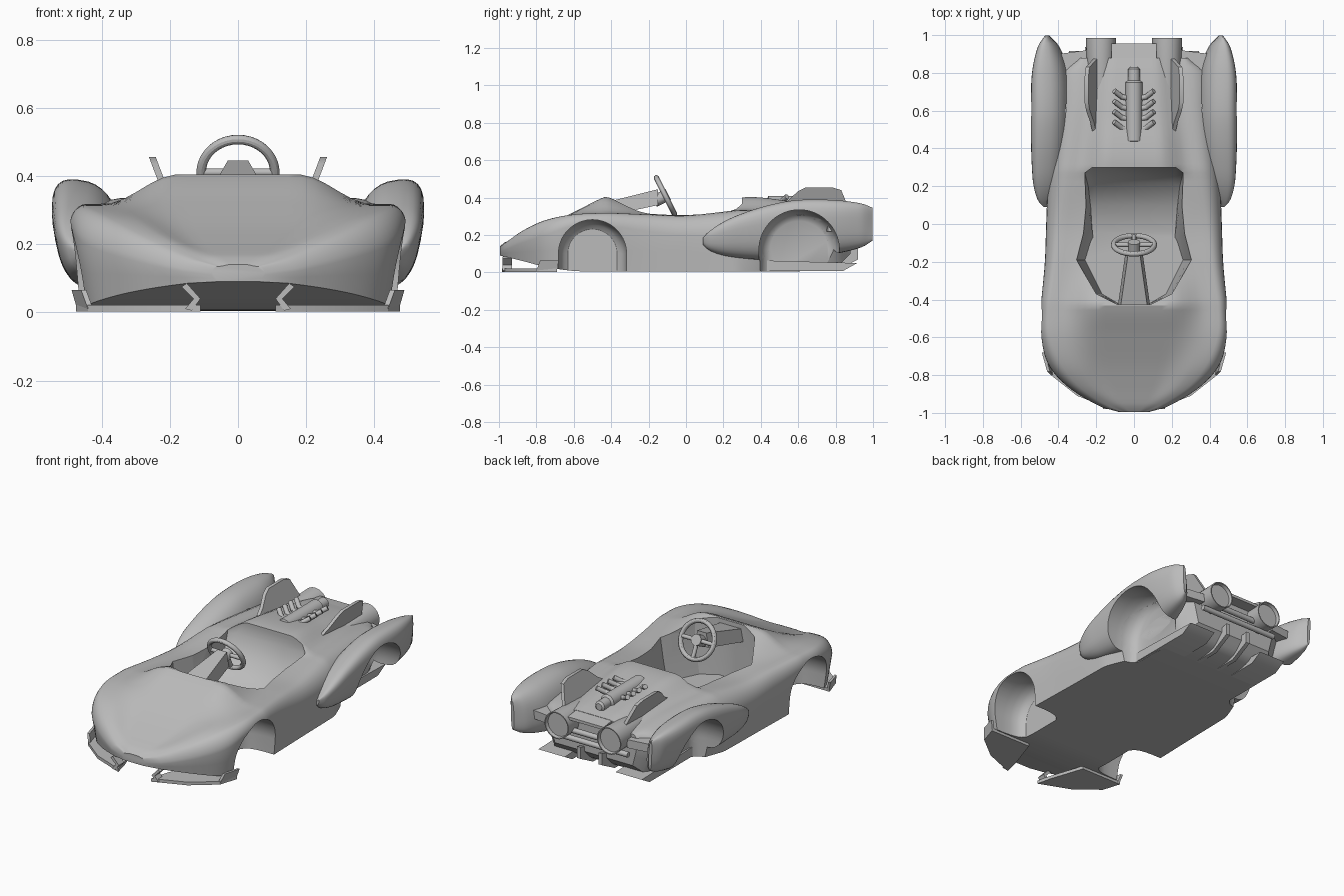
import bpy, bmesh, math
from mathutils import Vector, Matrix

old = bpy.data.objects.get("Cube")
if old:
    bpy.data.objects.remove(old, do_unlink=True)

GREY = (0.5, 0.5, 0.5, 1)
grey = bpy.data.materials.new("plain grey")
grey.use_nodes = True
grey.diffuse_color = GREY
grey.node_tree.nodes["Principled BSDF"].inputs["Base Color"].default_value = GREY


def finish(name, bm, mirror=False, cutters=(), cutter=False):
    """Turn a bmesh into an object, mirror it, cut it and shade it."""
    bmesh.ops.recalc_face_normals(bm, faces=bm.faces)
    if mirror:
        twin = bmesh.ops.duplicate(bm, geom=bm.verts[:] + bm.edges[:] + bm.faces[:])["geom"]
        for v in (g for g in twin if isinstance(g, bmesh.types.BMVert)):
            v.co.x = -v.co.x
        bmesh.ops.reverse_faces(bm, faces=[g for g in twin if isinstance(g, bmesh.types.BMFace)])
    mesh = bpy.data.meshes.new(name)
    bm.to_mesh(mesh)
    bm.free()
    mesh.materials.append(grey)
    ob = bpy.data.objects.new(name, mesh)
    bpy.context.collection.objects.link(ob)
    if cutter:
        ob.hide_render = True
        ob.display_type = 'WIRE'
        return ob
    bpy.ops.object.select_all(action='DESELECT')
    bpy.context.view_layer.objects.active = ob
    ob.select_set(True)
    for c in cutters:
        mod = ob.modifiers.new("cut", 'BOOLEAN')
        mod.operation, mod.solver, mod.object = 'DIFFERENCE', 'EXACT', c
        bpy.ops.object.modifier_apply(modifier=mod.name)
    bpy.ops.object.shade_smooth_by_angle(angle=math.radians(32))
    return ob


def skin(rings):
    """Skin closed rings of points into a capped tube."""
    bm = bmesh.new()
    rows = [[bm.verts.new(p) for p in ring] for ring in rings]
    n = len(rows[0])
    for a, b in zip(rows, rows[1:]):
        for i in range(n):
            j = (i + 1) % n
            bm.faces.new((a[i], a[j], b[j], b[i]))
    bm.faces.new(rows[0])
    bm.faces.new(rows[-1][::-1])
    return bm


def prism(points, axis, lo, hi, top=None):
    """Extrude a flat outline along an axis; top may reshape the far end."""
    def place(p, h):
        p = list(p)
        p.insert("xyz".index(axis), h)
        return p
    return skin([[place(p, lo) for p in points], [place(p, hi) for p in top or points]])


def lathe(profile, x, z, sides=32):
    """Revolve (y, radius) pairs about a fore-and-aft axis."""
    turn = [2 * math.pi * i / sides for i in range(sides)]
    return skin([[(x + r * math.cos(a), y, z + r * math.sin(a)) for a in turn] for y, r in profile])


def rod(bm, start, end, r, sides=12):
    a, b = Vector(start), Vector(end)
    turn = (b - a).to_track_quat('Z', 'Y').to_matrix().to_4x4()
    bmesh.ops.create_cone(bm, cap_ends=True, segments=sides, radius1=r, radius2=r,
                          depth=(b - a).length, matrix=Matrix.Translation((a + b) / 2) @ turn)


def spline(ys, vals, y):
    """Smooth interpolation through the stations."""
    k = max(i for i in range(len(ys) - 1) if ys[i] <= y or i == 0)

    def slope(i):
        a, b = max(i - 1, 0), min(i + 1, len(ys) - 1)
        return (vals[b] - vals[a]) / (ys[b] - ys[a])
    h = ys[k + 1] - ys[k]
    t = (y - ys[k]) / h
    f = t * t * (3 - 2 * t)
    return (vals[k] * (1 - f) + vals[k + 1] * f
            + h * t * (1 - t) * ((1 - t) * slope(k) - t * slope(k + 1)))


def step(t):
    t = min(max(t, 0), 1)
    return t * t * (3 - 2 * t)


def arch(yc, zc, r, inner):
    """Wheel arch cutter: half round with straight legs and a bowl-shaped inner end."""
    pts = [(r * math.cos(a), r * math.sin(a)) for a in (math.pi * i / 32 for i in range(33))]
    pts += [(-r, -0.2), (r, -0.2)]
    depths = ((0, 0.72), (0.015, 0.84), (0.04, 0.93), (0.08, 0.98), (0.13, 1), (0.4, 1))
    return skin([[(inner + dx, yc + y * k, zc + z * k) for y, z in pts] for dx, k in depths])


# Cutters
front_arch = finish("front_arch_cutter", arch(-0.5, 0.1, 0.182, 0.27), True, cutter=True)
rear_arch = finish("rear_arch_cutter", arch(0.605, 0.12, 0.215, 0.335), True, cutter=True)
half = [(0.09, -0.425), (0.2, -0.37), (0.305, -0.19), (0.27, -0.05), (0.255, 0.1), (0.26, 0.27), (0.22, 0.3)]
rim = half + [(-x, y) for x, y in reversed(half)]


def seat_ring(z, narrow, pull):
    return [(x * narrow, y if y < -0.1 else (y + 0.1) * pull - 0.1, z) for x, y in rim]


cockpit = finish("cockpit_cutter", skin([seat_ring(0.06, 0.85, 0.15), seat_ring(0.1, 0.88, 0.5), seat_ring(0.18, 0.93, 0.8),
                                         seat_ring(0.32, 1, 1), seat_ring(0.6, 1, 1)]), cutter=True)

# Main body shell
YS = (-0.995, -0.97, -0.87, -0.75, -0.6, -0.43, -0.4, -0.2, 0, 0.25, 0.29, 0.6, 0.8, 0.88)
WIDE = (0.08, 0.17, 0.34, 0.45, 0.49, 0.492, 0.49, 0.472, 0.465, 0.455, 0.45, 0.42, 0.39, 0.29)
SILL = (0.06, 0.15, 0.31, 0.42, 0.455, 0.465, 0.465, 0.46, 0.455, 0.45, 0.445, 0.33, 0.31, 0.26)
CREST_X = (0.06, 0.13, 0.28, 0.38, 0.44, 0.445, 0.44, 0.41, 0.385, 0.35, 0.345, 0.3, 0.275, 0.265)
CREST_Z = (0.135, 0.155, 0.225, 0.28, 0.31, 0.318, 0.318, 0.31, 0.305, 0.33, 0.335, 0.325, 0.305, 0.29)
MIDDLE = (0.14, 0.16, 0.2, 0.25, 0.322, 0.405, 0.395, 0.33, 0.31, 0.335, 0.4, 0.375, 0.35, 0.335)
SIDE = (0.11, 0.12, 0.16, 0.2, 0.25, 0.25, 0.25, 0.22, 0.2, 0.2, 0.2, 0.2, 0.22, 0.22)
BASE = (0.09, 0.085, 0.06, 0.03, 0.008) + (0.006,) * 7 + (0.03, 0.1)


def body_ring(y):
    w, l, d, e, c, s, b = (spline(YS, v, y) for v in (WIDE, SILL, CREST_X, CREST_Z, MIDDLE, SIDE, BASE))
    pts = [(d * t, c + (e - c) * step((t - 0.4) / 0.48)) for t in (i / 12 for i in range(13))]
    for i in range(1, 7):
        a = math.pi * i / 12
        pts.append((d + (w - d) * math.sin(a), s + (e - s) * math.cos(a)))
    pts += [((w + l) / 2, (s + b) / 2), (l, b)]
    return [(x, y, z) for x, z in pts] + [(-x, y, z) for x, z in pts[:0:-1]]


N = 80
finish("body_shell", skin([body_ring(YS[0] + (YS[-1] - YS[0]) * i / N) for i in range(N + 1)]),
       cutters=(cockpit, front_arch, rear_arch))

# Rear wheel fenders
PY = (0.09, 0.12, 0.2, 0.3, 0.45, 0.6, 0.8, 0.94, 0.998)
TOP = (0.19, 0.225, 0.28, 0.325, 0.372, 0.398, 0.397, 0.378, 0.355)
LOW = (0.15, 0.12, 0.09, 0.075, 0.065, 0.065, 0.1, 0.135, 0.17)
HALF = (0.012, 0.04, 0.07, 0.085, 0.097, 0.1, 0.09, 0.052, 0.01)
MID = (0.465, 0.463, 0.455, 0.448, 0.44, 0.437, 0.442, 0.452, 0.46)


def fender_ring(y, n=32):
    t, b, h, m = (spline(PY, v, y) for v in (TOP, LOW, HALF, MID))
    ring = []
    for i in range(n):
        a = 2 * math.pi * i / n
        u, v = (math.copysign(abs(f) ** 0.75, f) for f in (math.cos(a), math.sin(a)))
        ring.append((m + h * (u + 0.3 * v), y, (t + b) / 2 + (t - b) / 2 * v - 0.012 * (1 - u) * max(v, 0)))
    return ring


finish("rear_fenders", skin([fender_ring(PY[0] + (PY[-1] - PY[0]) * i / 44) for i in range(45)]),
       True, (rear_arch,))
finish("fender_links", prism([(0.25, 0.72), (0.38, 0.76), (0.4, 0.9), (0.25, 0.92)], "z", 0.22, 0.27), True)

# Front splitters with end plates and inner lips
blade = [(0.11, -0.985), (0.3, -0.91), (0.44, -0.8), (0.475, -0.69), (0.2, -0.69), (0.13, -0.9)]
finish("front_splitters", prism(blade, "z", 0.003, 0.022), True)
finish("splitter_end_plates", prism([(0.44, -0.8), (0.472, -0.69), (0.457, -0.69), (0.425, -0.8)], "z", 0.01, 0.065,
                                    [(0.46, -0.78), (0.488, -0.68), (0.473, -0.68), (0.445, -0.78)]), True)
finish("splitter_lips", prism([(0.11, 0.04), (0.135, 0.005), (0.155, 0.01), (0.13, 0.04), (0.165, 0.075), (0.15, 0.085)],
                              "y", -0.98, -0.93), True)

# Rear skirt, strakes, tail plate and bars
finish("rear_skirt", prism([(0.38, 0.008), (0.84, 0.008), (0.915, 0.05), (0.38, 0.065)], "x", 0.17, 0.345), True)
finish("diffuser_strakes", prism([(0.5, 0.008), (0.8, 0.008), (0.92, 0.07), (0.92, 0.14), (0.5, 0.03)],
                                 "x", 0.06, 0.085), True)
finish("tail_plate", prism([(0.8, 0.31), (0.955, 0.305), (0.955, 0.322), (0.8, 0.345)], "x", -0.12, 0.12))
bm = bmesh.new()
for z, reach in ((0.23, 0.12), (0.18, 0.26)):
    rod(bm, (-reach, 0.92, z), (reach, 0.92, z), 0.016)
finish("tail_bars", bm)

# Exhaust nozzles
finish("exhaust_nozzles", lathe([(0.5, 0.03), (0.7, 0.07), (0.985, 0.08), (0.985, 0.074), (0.965, 0.07)],
                                0.175, 0.265), True)

# Deck fins, leaning outward
fin = [(0.46, 0.33), (0.54, 0.38), (0.6, 0.435), (0.64, 0.455), (0.78, 0.455), (0.83, 0.44), (0.88, 0.32)]
bm = prism(fin, "x", 0.205, 0.225)
for v in bm.verts:
    v.co.x += 0.38 * (v.co.z - 0.36)
finish("deck_fins", bm, True)

# Engine barrel with side pipes
finish("engine_barrel", lathe([(0.435, 0.03), (0.44, 0.045), (0.75, 0.045), (0.76, 0.032), (0.82, 0.032), (0.83, 0.02)],
                              0, 0.365, 12))
bm = bmesh.new()
for i in range(4):
    y = 0.5 + 0.055 * i
    rod(bm, (0.03, y, 0.37), (0.07, y + 0.01, 0.38), 0.014)
    rod(bm, (0.06, y + 0.005, 0.375), (0.105, y + 0.04, 0.405), 0.014)
finish("engine_pipes", bm, True)

# Steering column and wheel
finish("steering_column", skin([[(-b, y, lo), (b, y, lo), (t, y, hi), (-t, y, hi)]
                                for y, b, t, lo, hi in ((-0.43, 0.085, 0.07, 0.3, 0.375), (-0.15, 0.045, 0.03, 0.36, 0.445))]))
hub = Vector((0, -0.11, 0.41))
bpy.ops.mesh.primitive_torus_add(major_radius=0.108, minor_radius=0.014, major_segments=40, minor_segments=12,
                                 location=hub, rotation=(-1.107, 0, 0))
wheel = bpy.context.object
wheel.name = "steering_wheel"
wheel.data.materials.append(grey)
bpy.ops.object.shade_smooth_by_angle()
bm = bmesh.new()
for end in ((0.11, 0, 0), (-0.11, 0, 0), (0, 0.05, -0.1)):
    rod(bm, hub, hub + Vector(end), 0.012)
rod(bm, hub - Vector((0, 0.06, 0.03)), hub + Vector((0, 0.015, 0.007)), 0.032, 20)
finish("steering_spokes", bm)
